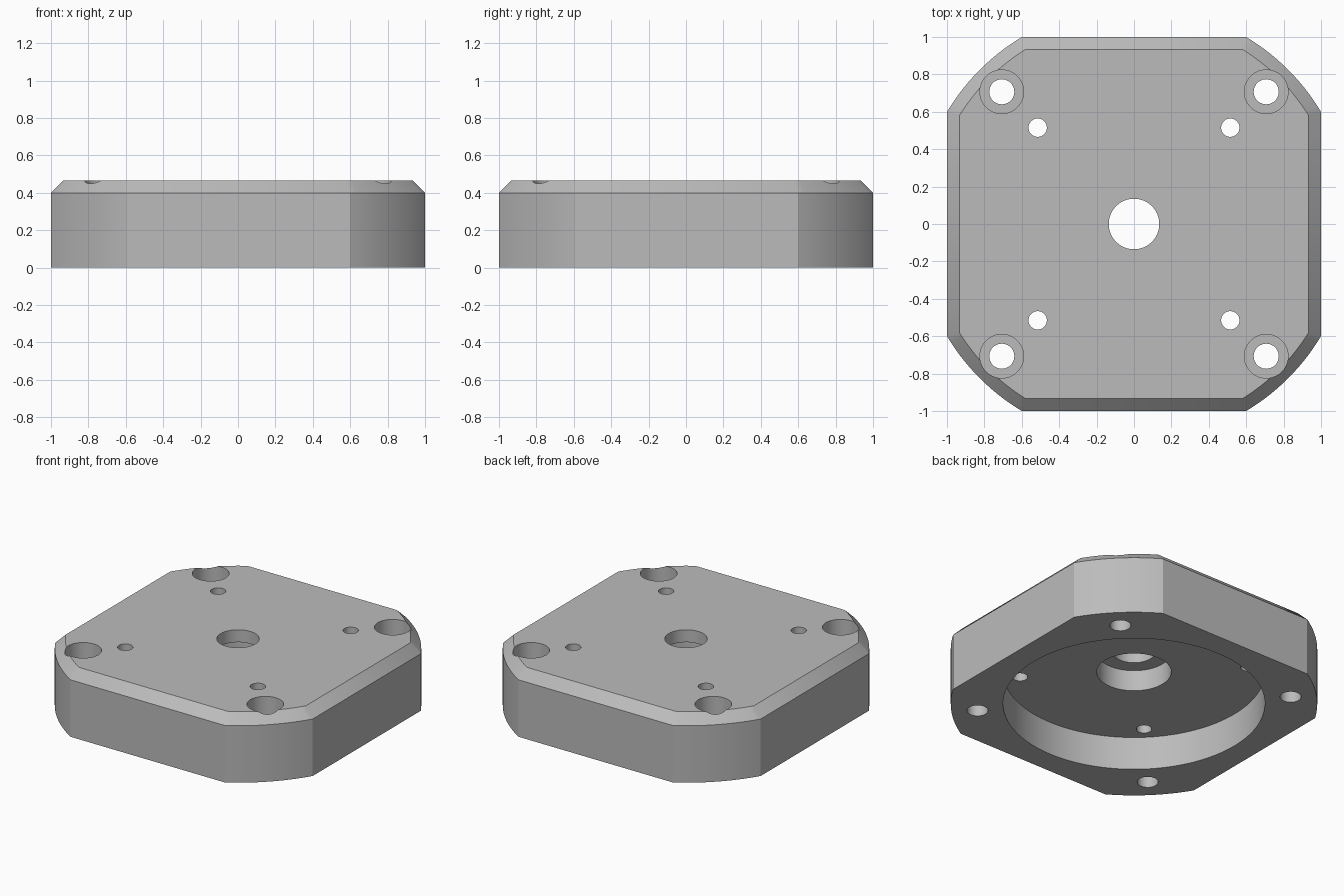
import bpy, bmesh, math

if "Cube" in bpy.data.objects:
    bpy.data.objects.remove(bpy.data.objects["Cube"], do_unlink=True)

HEIGHT, CHAMFER = 0.467, 0.067

grey = bpy.data.materials.new("plain grey")
grey.use_nodes = True
colour = (0.5, 0.5, 0.5, 1)
grey.diffuse_color = colour
grey.node_tree.nodes["Principled BSDF"].inputs["Base Color"].default_value = colour


def outline(inset, arc_steps=16):
    """Square with its corners cut by a large circle."""
    half, radius = 1 - inset, 1.166 - inset
    start = math.acos(half / radius)
    sweep = math.pi / 2 - 2 * start
    points = []
    for corner in range(4):
        for i in range(arc_steps + 1):
            a = corner * math.pi / 2 + start + sweep * i / arc_steps
            points.append((radius * math.cos(a), radius * math.sin(a)))
    return points


def make_plate():
    bm = bmesh.new()
    levels = [(0, 0), (0, HEIGHT - CHAMFER), (CHAMFER, HEIGHT)]
    rings = [[bm.verts.new((x, y, z)) for x, y in outline(inset)] for inset, z in levels]
    for low, high in zip(rings, rings[1:]):
        for i in range(len(low)):
            j = (i + 1) % len(low)
            bm.faces.new((low[i], low[j], high[j], high[i]))
    bm.faces.new(rings[0][::-1])
    bm.faces.new(rings[-1])
    mesh = bpy.data.meshes.new("mounting_plate")
    bm.to_mesh(mesh)
    bm.free()
    mesh.materials.append(grey)
    obj = bpy.data.objects.new("mounting_plate", mesh)
    bpy.context.collection.objects.link(obj)
    return obj


def drill(plate, name, x, y, radius, z0, z1, sides=48):
    """Cut a round hole between two heights."""
    bpy.ops.mesh.primitive_cylinder_add(vertices=sides, radius=radius, depth=z1 - z0,
                                        location=(x, y, (z0 + z1) / 2))
    cutter = bpy.context.object
    cutter.name = name
    cutter.data.materials.append(grey)
    cut = plate.modifiers.new(name, "BOOLEAN")
    cut.operation, cut.solver, cut.object = "DIFFERENCE", "EXACT", cutter
    bpy.context.view_layer.objects.active = plate
    bpy.ops.object.modifier_apply(modifier=cut.name)
    bpy.data.objects.remove(cutter, do_unlink=True)


plate = make_plate()

# Underside recess, bearing seat and shaft hole
drill(plate, "recess", 0, 0, 0.833, -0.1, 0.233, 128)
drill(plate, "bearing_seat", 0, 0, 0.237, 0.1, 0.38, 64)
drill(plate, "shaft_hole", 0, 0, 0.135, 0.1, 0.6, 64)

# Counterbored corner holes and inner screw holes
for sx in (-1, 1):
    for sy in (-1, 1):
        drill(plate, "bolt_hole", sx * 0.707, sy * 0.707, 0.067, -0.1, 0.6)
        drill(plate, "counterbore", sx * 0.707, sy * 0.707, 0.117, 0.2, 0.6)
        drill(plate, "screw_hole", sx * 0.515, sy * 0.515, 0.049, 0.1, 0.6)

bpy.ops.object.select_all(action="DESELECT")
plate.select_set(True)
bpy.context.view_layer.objects.active = plate
bpy.ops.object.shade_smooth_by_angle(angle=math.radians(25))
